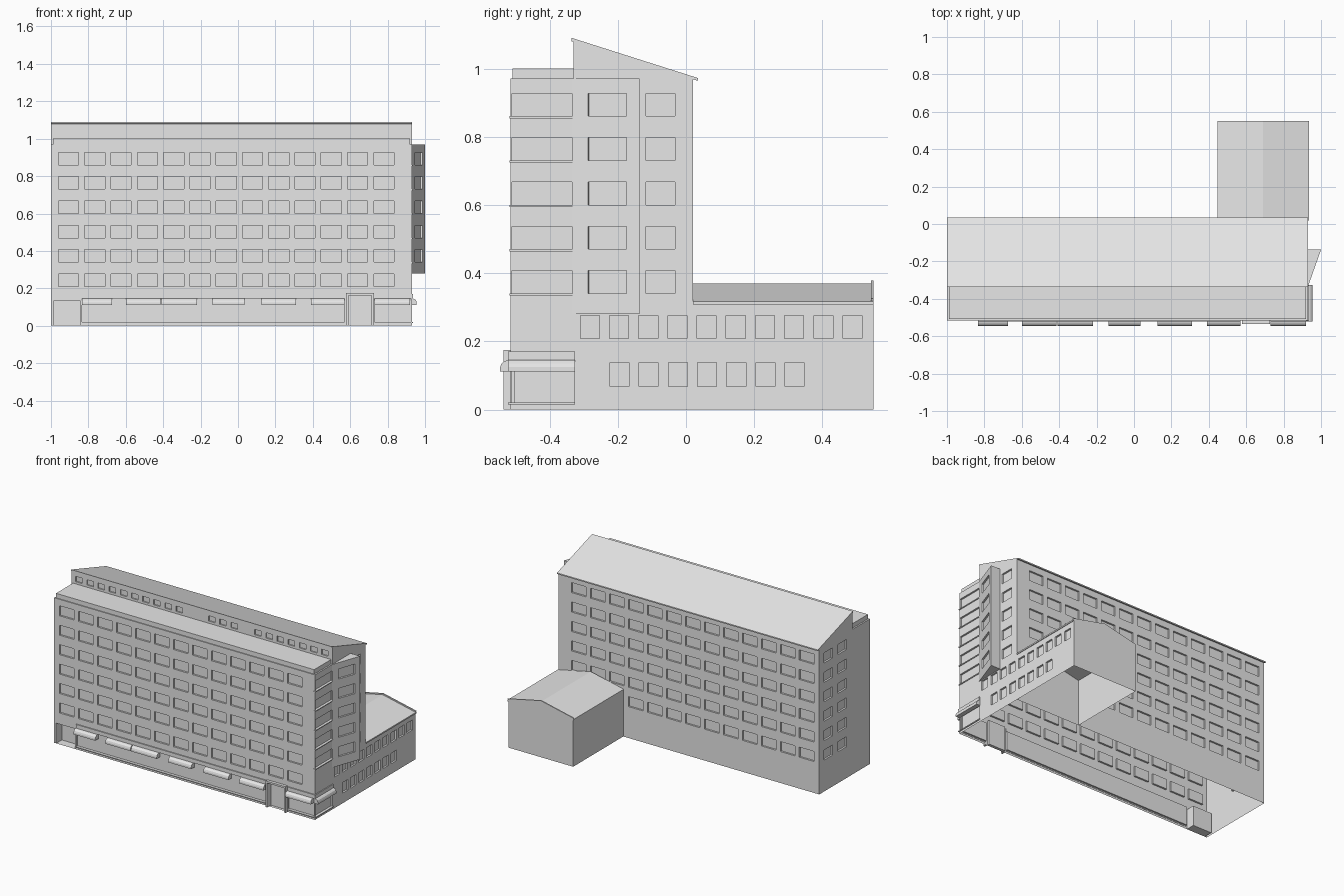
import bpy, bmesh
from mathutils import Vector

cube = bpy.data.objects.get("Cube")
if cube:
    bpy.data.objects.remove(cube, do_unlink=True)

grey = bpy.data.materials.new("plain_grey")
grey.use_nodes = True
COLOUR = (0.8, 0.8, 0.8, 1)
grey.diffuse_color = COLOUR
grey.node_tree.nodes["Principled BSDF"].inputs["Base Color"].default_value = COLOUR

UP = Vector((0, 0, 1))
LEFT, RIGHT, FRONT, BACK = -1.0, 0.93, -0.515, 0.02
EAVE, RIDGE_Y = 0.97, -0.33
ANNEX_X, ANNEX_Y, ANNEX_Z, ANNEX_MID = 0.45, 0.55, 0.31, 0.69


def finish(name, bm):
    mesh = bpy.data.meshes.new(name)
    bm.to_mesh(mesh)
    bm.free()
    mesh.materials.append(grey)
    obj = bpy.data.objects.new(name, mesh)
    bpy.context.collection.objects.link(obj)
    return obj


def wall(name, origin, along, span, heights, holes=(), depth=0.012):
    """Flat wall with recessed openings (u0, z0, u1, z1[, depth])."""
    bm = bmesh.new()
    origin, along = Vector(origin), Vector(along).normalized()
    normal = along.cross(UP)

    def quad(corners):
        bm.faces.new([bm.verts.new(origin + along * u + UP * z - normal * d)
                      for u, z, d in corners])

    us = sorted({round(u, 4) for u in [*span, *(h[i] for h in holes for i in (0, 2))]})
    zs = sorted({round(z, 4) for z in [*heights, *(h[i] for h in holes for i in (1, 3))]})
    for u0, u1 in zip(us, us[1:]):
        for z0, z1 in zip(zs, zs[1:]):
            u, z = (u0 + u1) / 2, (z0 + z1) / 2
            if not any(h[0] < u < h[2] and h[1] < z < h[3] for h in holes):
                quad([(u0, z0, 0), (u1, z0, 0), (u1, z1, 0), (u0, z1, 0)])
    for h in holes:
        d = h[4] if len(h) > 4 else depth
        ring = [(h[0], h[1]), (h[2], h[1]), (h[2], h[3]), (h[0], h[3])]
        quad([(*p, d) for p in ring])
        for p, q in zip(ring, ring[1:] + ring[:1]):
            quad([(*p, 0), (*q, 0), (*q, d), (*p, d)])
    bmesh.ops.remove_doubles(bm, verts=bm.verts, dist=0.0001)
    bmesh.ops.dissolve_limit(bm, angle_limit=0.01, verts=bm.verts, edges=bm.edges)
    return finish(name, bm)


def panel(name, points):
    bm = bmesh.new()
    bm.faces.new([bm.verts.new(p) for p in points])
    return finish(name, bm)


def prism(name, profile, start, end, place, inset=0):
    """Extrude a 2D profile; place(p, q, t) gives the position."""
    bm = bmesh.new()
    rings = [[bm.verts.new(place(p, q, t)) for p, q in profile] for t in (start, end)]
    bm.faces.new(rings[0])
    bm.faces.new(rings[1][::-1])
    n = len(profile)
    for i in range(n):
        j = (i + 1) % n
        bm.faces.new([rings[0][i], rings[0][j], rings[1][j], rings[1][i]])
    bmesh.ops.recalc_face_normals(bm, faces=bm.faces)
    return finish(name, bm)


def box(name, x0, x1, y0, y1, z0, z1):
    return prism(name, [(x0, y0), (x1, y0), (x1, y1), (x0, y1)], z0, z1,
                 lambda p, q, t: (p, q, t))


def row(start, step, count, width, z0, z1):
    return [(start + i * step, z0, start + i * step + width, z1) for i in range(count)]


floors = [0.21 + 0.13 * i for i in range(6)]
upper = floors[1:]
TALL = 0.067

# Front wall: window grid, corner entrance, shop fronts, door
front_holes = [h for z in floors for h in row(-0.96, 0.1405, 13, 0.108, z, z + TALL)]
front_holes += [(-0.985, 0, -0.845, 0.135, 0.06), (-0.835, 0.02, 0.57, 0.145),
                (0.59, 0, 0.715, 0.165, 0.02), (0.73, 0.02, 0.925, 0.145)]
wall("front_wall", (0, FRONT, 0), (1, 0, 0), (LEFT, RIGHT), (0, EAVE), front_holes)

# Back wall: same columns, none where the annex joins
back_holes = [h for z in floors for h in row(-0.834, 0.1405, 13, 0.108, z, z + TALL)
              if z > 0.3 or -h[0] < ANNEX_X]
wall("back_wall", (0, BACK, 0), (-1, 0, 0), (-RIGHT, -LEFT), (0, EAVE), back_holes)

# End walls
end_holes = [h for z in floors for h in row(0.03, 0.15, 2, 0.09, z, z + TALL)]
wall("right_end_wall", (LEFT, 0, 0), (0, -1, 0), (-BACK, -FRONT), (0, EAVE), end_holes)
low = row(-0.31, 0.0856, 10, 0.056, 0.208, 0.275)
low += row(-0.223, 0.0856, 7, 0.056, 0.068, 0.138)
low.append((-0.51, 0.02, -0.327, 0.145))
wall("left_lower_wall", (RIGHT, 0, 0), (0, 1, 0), (FRONT, ANNEX_Y), (0, ANNEX_Z), low)
high = [h for z in upper
        for h in ((-0.51, z, -0.328, z + TALL), (-0.118, z, -0.032, z + TALL))]
wall("left_upper_wall", (RIGHT, 0, 0), (0, 1, 0), (FRONT, BACK), (ANNEX_Z, EAVE), high)
for z in upper:
    box("corner_window_sill", RIGHT - 0.01, RIGHT + 0.005, FRONT - 0.003, RIDGE_Y,
        z - 0.006, z)

# Angled bay on the end wall
a, b, c = (RIGHT, -0.335), (1.0, -0.137), (RIGHT, -0.137)
slant = Vector((b[0] - a[0], b[1] - a[1], 0))
wall("bay_angled_wall", (*a, 0), slant, (0, slant.length), (0.28, EAVE),
     [(0.05, z, 0.17, z + TALL) for z in upper])
wall("bay_back_wall", (*b, 0), (-1, 0, 0), (0, b[0] - c[0]), (0.28, EAVE))
panel("bay_top", [(*p, EAVE) for p in (a, b, c)])
panel("bay_underside", [(*p, 0.28) for p in (c, b, a)])

# Top storey with small windows, sloping roof and front terrace
small = [h for start, count in ((-0.97, 10), (0.013, 3), (0.355, 7))
         for h in row(start, 0.0825, count, 0.048, 1.015, 1.05)]
wall("top_storey_wall", (0, RIDGE_Y, 0), (1, 0, 0), (LEFT, RIGHT), (EAVE, 1.083),
     small, 0.008)
for x, side in ((LEFT, "right"), (RIGHT, "left")):
    gable = [(x, RIDGE_Y, EAVE), (x, BACK, EAVE), (x, RIDGE_Y, 1.083)]
    panel(side + "_roof_gable", gable if x > 0 else gable[::-1])
prism("main_roof", [(-0.336, 1.09), (-0.336, 1.08), (0.035, 0.964), (0.035, 0.972)],
      LEFT, RIGHT, lambda p, q, t: (t, p, q))
panel("terrace_ledge", [(LEFT, FRONT, EAVE), (RIGHT, FRONT, EAVE),
                        (RIGHT, RIDGE_Y, EAVE), (LEFT, RIDGE_Y, EAVE)])
box("terrace_slab", LEFT + 0.01, RIGHT - 0.01, FRONT + 0.006, RIDGE_Y, EAVE, 1.0)

# Annex
wall("annex_back_wall", (0, ANNEX_Y, 0), (-1, 0, 0), (-RIGHT, -ANNEX_X), (0, ANNEX_Z))
wall("annex_side_wall", (ANNEX_X, 0, 0), (0, -1, 0), (-ANNEX_Y, -BACK), (0, ANNEX_Z))


def along_y(p, q, t):
    return (p, t, q)


prism("annex_roof", [(0.447, 0.308), (ANNEX_MID, 0.36), (0.936, 0.308),
                     (0.936, 0.317), (ANNEX_MID, 0.37), (0.447, 0.317)],
      BACK, ANNEX_Y, along_y)
prism("annex_roof_coping", [(ANNEX_X, ANNEX_Z), (RIGHT, ANNEX_Z), (0.936, 0.325),
                            (ANNEX_MID, 0.378), (0.447, 0.325)],
      ANNEX_Y - 0.008, ANNEX_Y, along_y)

# Shop awnings
hood = [(-0.005, 0.112), (0.03, 0.112), (0.03, 0.124), (0.026, 0.135),
        (0.017, 0.142), (0.006, 0.145), (-0.005, 0.145)]
for x0, x1 in ((-0.835, -0.675), (-0.6, -0.415), (-0.41, -0.22), (-0.135, 0.035),
               (0.125, 0.31), (0.39, 0.57), (0.73, 0.92)):
    prism("front_awning", hood, x0, x1, lambda p, q, t: (t, FRONT - p, q))
prism("side_awning", hood, -0.52, -0.325, lambda p, q, t: (RIGHT + p * 0.85, t, q))

# Shop fascias, sills and door frame
for name, z0, z1 in (("shop_fascia", 0.145, 0.17), ("shop_sill", 0.014, 0.02)):
    for x0, x1 in ((-0.835, 0.57), (0.73, RIGHT + 0.006)):
        box(name, x0, x1, FRONT - 0.007, FRONT + 0.002, z0, z1)
    box(name + "_side", RIGHT - 0.002, RIGHT + 0.006, FRONT, -0.325, z0, z1)
for name, x0, x1, z0 in (("door_jamb", 0.578, 0.59, 0), ("door_jamb", 0.715, 0.727, 0),
                         ("door_lintel", 0.578, 0.727, 0.163)):
    box(name, x0, x1, FRONT - 0.02, FRONT + 0.002, z0, 0.175)
